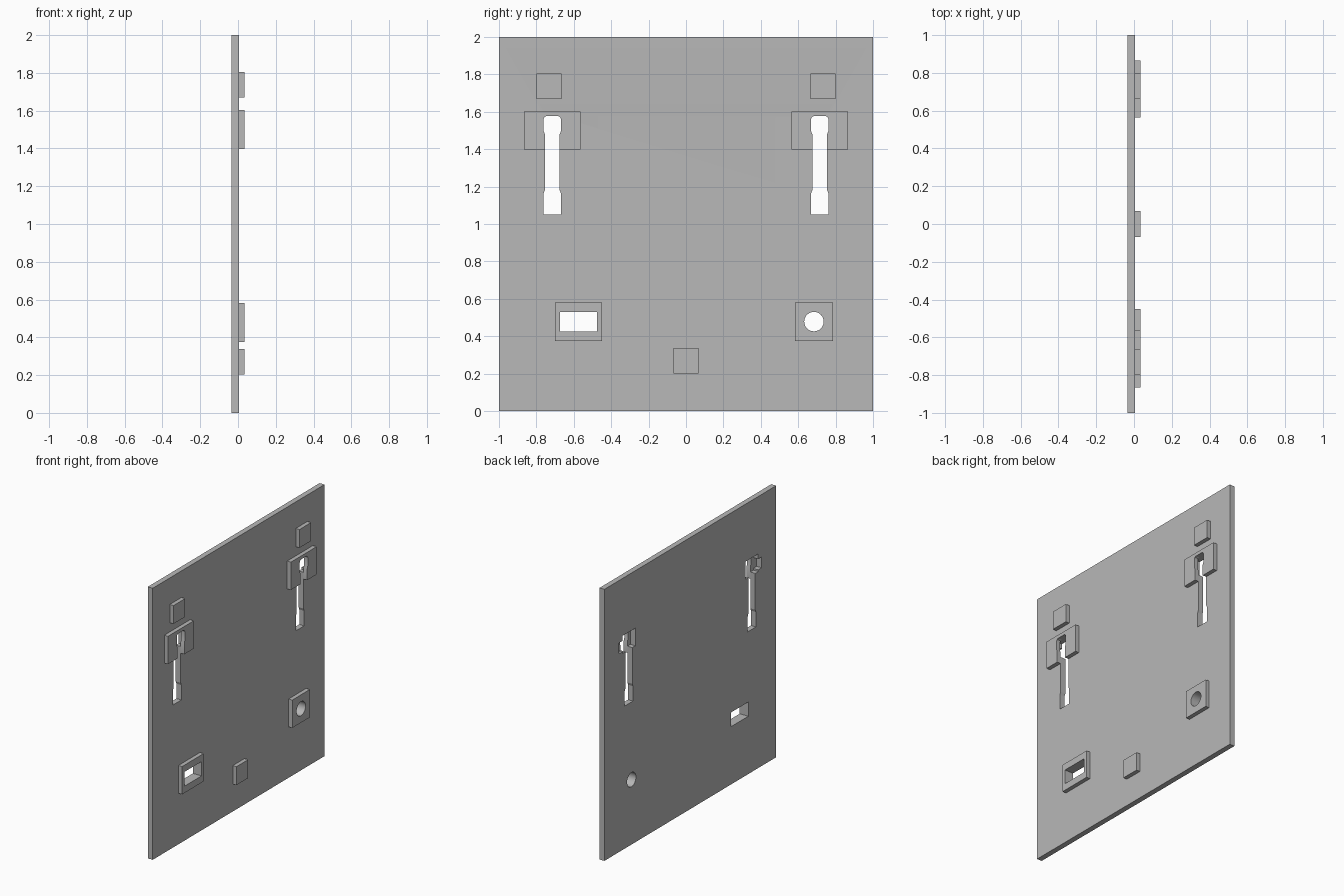
import bpy, bmesh, math

cube = bpy.data.objects.get("Cube")
if cube:
    bpy.data.objects.remove(cube)

BACK, FACE, PAD = -0.035, 0.005, 0.035   # x of rear, plate face, pad face

grey = bpy.data.materials.new("plain grey")
grey.use_nodes = True
grey.diffuse_color = (0.48, 0.48, 0.48, 1)
grey.node_tree.nodes["Principled BSDF"].inputs["Base Color"].default_value = grey.diffuse_color


def prism(name, outline, x0, x1):
    """Extrude a (y, z) outline along x."""
    bm = bmesh.new()
    face = bm.faces.new([bm.verts.new((x0, y, z)) for y, z in outline])
    new = bmesh.ops.extrude_face_region(bm, geom=[face])["geom"]
    bmesh.ops.translate(bm, vec=(x1 - x0, 0, 0),
                        verts=[v for v in new if isinstance(v, bmesh.types.BMVert)])
    bmesh.ops.recalc_face_normals(bm, faces=bm.faces)
    mesh = bpy.data.meshes.new(name)
    bm.to_mesh(mesh)
    bm.free()
    mesh.materials.append(grey)
    obj = bpy.data.objects.new(name, mesh)
    bpy.context.collection.objects.link(obj)
    return obj


def rect(y, z, w, h):
    return [(y - w / 2, z - h / 2), (y + w / 2, z - h / 2),
            (y + w / 2, z + h / 2), (y - w / 2, z + h / 2)]


def cut(obj, cutters):
    """Subtract the cutters and bake the result."""
    for cutter in cutters:
        mod = obj.modifiers.new("cut", "BOOLEAN")
        mod.operation = "DIFFERENCE"
        mod.solver = "EXACT"
        mod.object = cutter
    graph = bpy.context.evaluated_depsgraph_get()
    baked = bpy.data.meshes.new_from_object(obj.evaluated_get(graph))
    obj.modifiers.clear()
    obj.data = baked


# Backing plate
plate = prism("plate", rect(0, 1, 2, 2), BACK, FACE)
through, pockets, pads = [], [], []

# Keyhole slots with a hidden pocket behind their upper pads
half = [(0.048, 1.05), (0.048, 1.16), (0.04, 1.18), (0.04, 1.48),
        (0.047, 1.5), (0.047, 1.56), (0.042, 1.572), (0.032, 1.577)]
for side, label in ((-1, "front"), (1, "rear")):
    c = 0.715 * side
    outline = [(c + y, z) for y, z in half] + [(c - y, z) for y, z in reversed(half)]
    through.append(prism("slot_cutter", outline, -0.1, 0.1))
    pockets.append(prism("pocket_cutter", rect(c, 1.512, 0.15, 0.13), -0.1, FACE))
    pockets.append(prism("ear_cutter", rect(c + 0.085 * side, 1.5, 0.06, 0.08), -0.1, FACE))
    pads.append(prism(label + "_slot_pad", rect(c, 1.5, 0.3, 0.205), FACE, PAD))
    prism(label + "_upper_spacer", rect(0.733 * side, 1.737, 0.135, 0.135), FACE, PAD)

# Rectangular opening, round hole and their pads
through.append(prism("window_cutter", rect(-0.575, 0.478, 0.2, 0.105), -0.1, 0.1))
pads.append(prism("window_pad", rect(-0.575, 0.478, 0.25, 0.205), FACE, PAD))
circle = [(0.684 + 0.052 * math.cos(a * math.tau / 32), 0.478 + 0.052 * math.sin(a * math.tau / 32))
          for a in range(32)]
through.append(prism("hole_cutter", circle, -0.1, 0.1))
pads.append(prism("hole_pad", rect(0.684, 0.478, 0.205, 0.205), FACE, PAD))

# Bottom spacer
prism("lower_spacer", rect(0, 0.27, 0.136, 0.136), FACE, PAD)

# Cut the openings
cut(plate, pockets + through)
for pad in pads:
    cut(pad, through)
for cutter in pockets + through:
    bpy.data.objects.remove(cutter)

# Smooth hole walls, sharp edges elsewhere
bpy.ops.object.select_all(action="DESELECT")
for obj in [plate] + pads:
    obj.select_set(True)
bpy.context.view_layer.objects.active = plate
bpy.ops.object.shade_smooth_by_angle(angle=math.radians(20))
